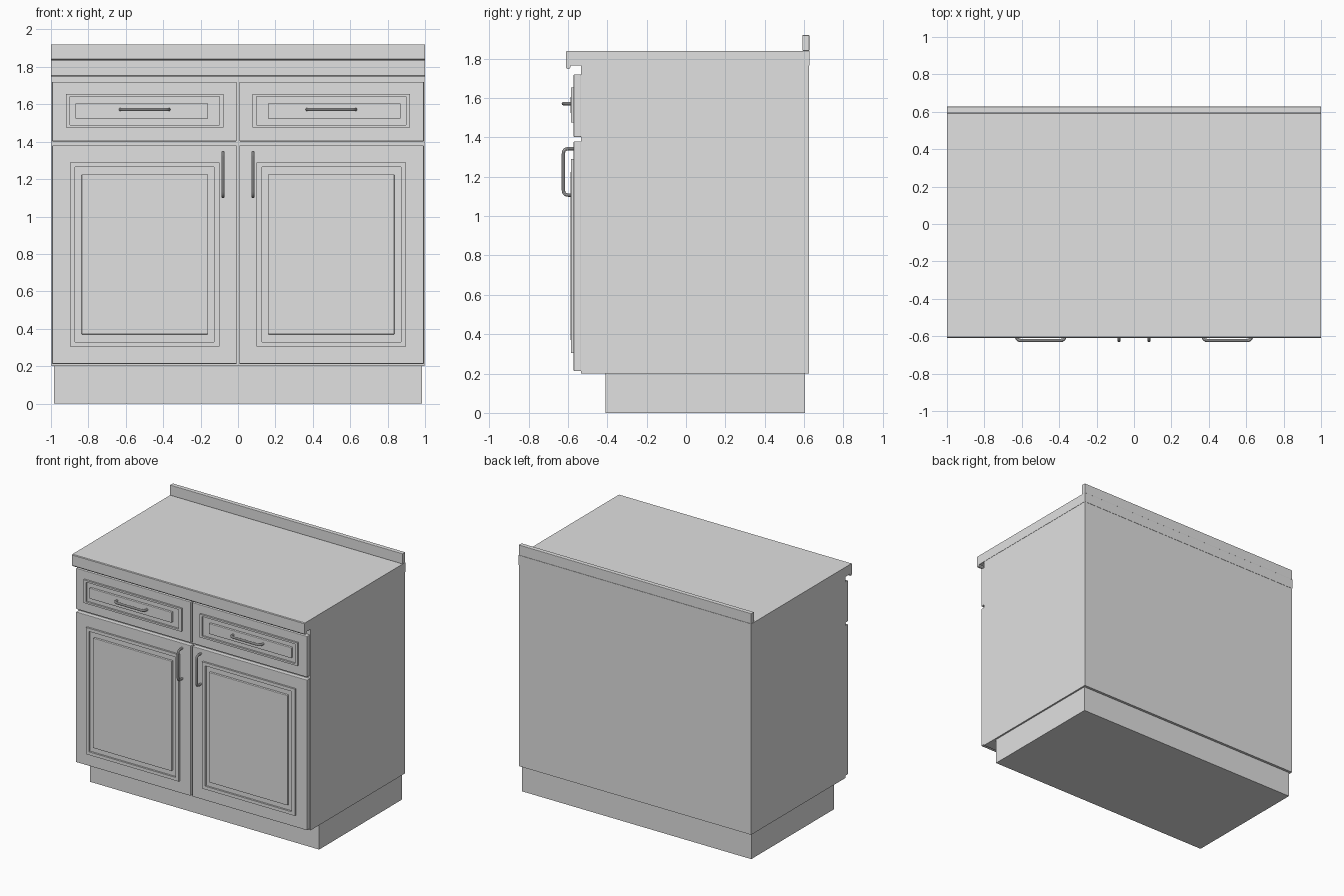
import bpy
import bmesh
from mathutils import Vector

cube = bpy.data.objects.get("Cube")
if cube:
    bpy.data.objects.remove(cube, do_unlink=True)

grey = bpy.data.materials.new("plain_grey")
grey.use_nodes = True
grey.diffuse_color = (0.75, 0.75, 0.75, 1)
bsdf = next(n for n in grey.node_tree.nodes if n.type == 'BSDF_PRINCIPLED')
bsdf.inputs["Base Color"].default_value = grey.diffuse_color


def finish(name, bm):
    mesh = bpy.data.meshes.new(name)
    bmesh.ops.recalc_face_normals(bm, faces=bm.faces)
    bm.to_mesh(mesh)
    bm.free()
    mesh.materials.append(grey)
    obj = bpy.data.objects.new(name, mesh)
    bpy.context.collection.objects.link(obj)
    return obj


def box(name, x, y, z, bevel=0):
    """Box from (low, high) ranges, with an optional eased edge."""
    bm = bmesh.new()
    bmesh.ops.create_cube(bm, size=1)
    for v in bm.verts:
        v.co = [r[0] if c < 0 else r[1] for c, r in zip(v.co, (x, y, z))]
    obj = finish(name, bm)
    if bevel:
        mod = obj.modifiers.new("eased_edge", 'BEVEL')
        mod.width = bevel
        mod.segments = 2
    return obj


def trim_frame(name, x, z, wide, tall, y):
    """Raised rectangular moulding with an open centre."""
    bm = bmesh.new()
    rings = []
    for depth in y:
        for dx, dz in ((0, 0), (wide, tall)):
            x0, x1, z0, z1 = x[0] + dx, x[1] - dx, z[0] + dz, z[1] - dz
            rings.append([bm.verts.new((a, depth, b)) for a, b in
                          ((x0, z0), (x1, z0), (x1, z1), (x0, z1))])
    outer_f, inner_f, outer_b, inner_b = rings
    for a, b in ((outer_f, inner_f), (inner_f, inner_b),
                 (inner_b, outer_b), (outer_b, outer_f)):
        for i in range(4):
            j = (i + 1) % 4
            bm.faces.new((a[i], a[j], b[j], b[i]))
    return finish(name, bm)


def handle(name, start, end, reach=0.058, radius=0.009, corner=0.025):
    """Bent round bar standing off the front, with rounded corners."""
    a, b = Vector(start), Vector(end)
    out = Vector((0, -reach, 0))
    along = (b - a).normalized()
    points = [a]
    for base, sign in ((a, 1), (b, -1)):
        knee = base + out
        leg = knee - out.normalized() * corner
        bar = knee + along * corner * sign
        arc = []
        for i in range(5):
            t = i / 4
            arc.append(leg * (1 - t) ** 2 + knee * 2 * t * (1 - t) + bar * t ** 2)
        points += arc if sign > 0 else arc[::-1]
    points.append(b)
    curve = bpy.data.curves.new(name, 'CURVE')
    curve.dimensions = '3D'
    curve.bevel_depth = radius
    curve.bevel_resolution = 3
    curve.use_fill_caps = True
    spline = curve.splines.new('POLY')
    spline.points.add(len(points) - 1)
    for p, co in zip(spline.points, points):
        p.co = (*co, 1)
    obj = bpy.data.objects.new(name, curve)
    bpy.context.collection.objects.link(obj)
    curve.materials.append(grey)
    bpy.ops.object.select_all(action='DESELECT')
    obj.select_set(True)
    bpy.context.view_layer.objects.active = obj
    bpy.ops.object.convert(target='MESH')
    bpy.ops.object.shade_smooth_by_angle()


# Carcass and plinth
box("cabinet_body", (-0.998, 0.998), (-0.533, 0.625), (0.2, 1.765))
box("toe_kick", (-0.985, 0.985), (-0.41, 0.605), (0, 0.2))

# Worktop with a drop lip at the front, extruded across the width
profile = [(0.627, 1.765), (0.627, 1.84), (-0.605, 1.84), (-0.61, 1.835),
           (-0.61, 1.755), (-0.605, 1.748), (-0.594, 1.748),
           (-0.588, 1.755), (-0.588, 1.765)]
bm = bmesh.new()
end_face = bm.faces.new([bm.verts.new((-1, y, z)) for y, z in profile])
swept = bmesh.ops.extrude_face_region(bm, geom=[end_face])["geom"]
bmesh.ops.translate(bm, vec=(2, 0, 0),
                    verts=[g for g in swept if isinstance(g, bmesh.types.BMVert)])
finish("worktop", bm)
box("backsplash", (-1, 1), (0.592, 0.627), (1.84, 1.92), 0.003)


def front(name, side, slab_z, trim_x, trim_z, wide, tall, panel_x, panel_z):
    """Slab, moulding and raised centre panel, placed on one side."""
    def place(lo, hi):
        return tuple(sorted((lo * side, hi * side)))
    box(name, place(0.007, 0.994), (-0.571, -0.533), slab_z, 0.004)
    trim_frame(name + "_trim", place(*trim_x), trim_z, wide, tall, (-0.585, -0.568))
    box(name + "_panel", place(*panel_x), (-0.588, -0.568), panel_z, 0.004)


# Doors, drawers and pulls on both sides
for label, side in (("left", 1), ("right", -1)):
    front(label + "_door", side, (0.212, 1.38), (0.1, 0.898), (0.305, 1.29),
          0.027, 0.025, (0.16, 0.836), (0.37, 1.225))
    front(label + "_drawer", side, (1.402, 1.72), (0.078, 0.92), (1.475, 1.655),
          0.022, 0.014, (0.16, 0.87), (1.523, 1.605))
    handle(label + "_door_handle", (0.08 * side, -0.565, 1.107),
           (0.08 * side, -0.565, 1.343))
    handle(label + "_drawer_handle", (0.37 * side, -0.565, 1.572),
           (0.628 * side, -0.565, 1.572))
